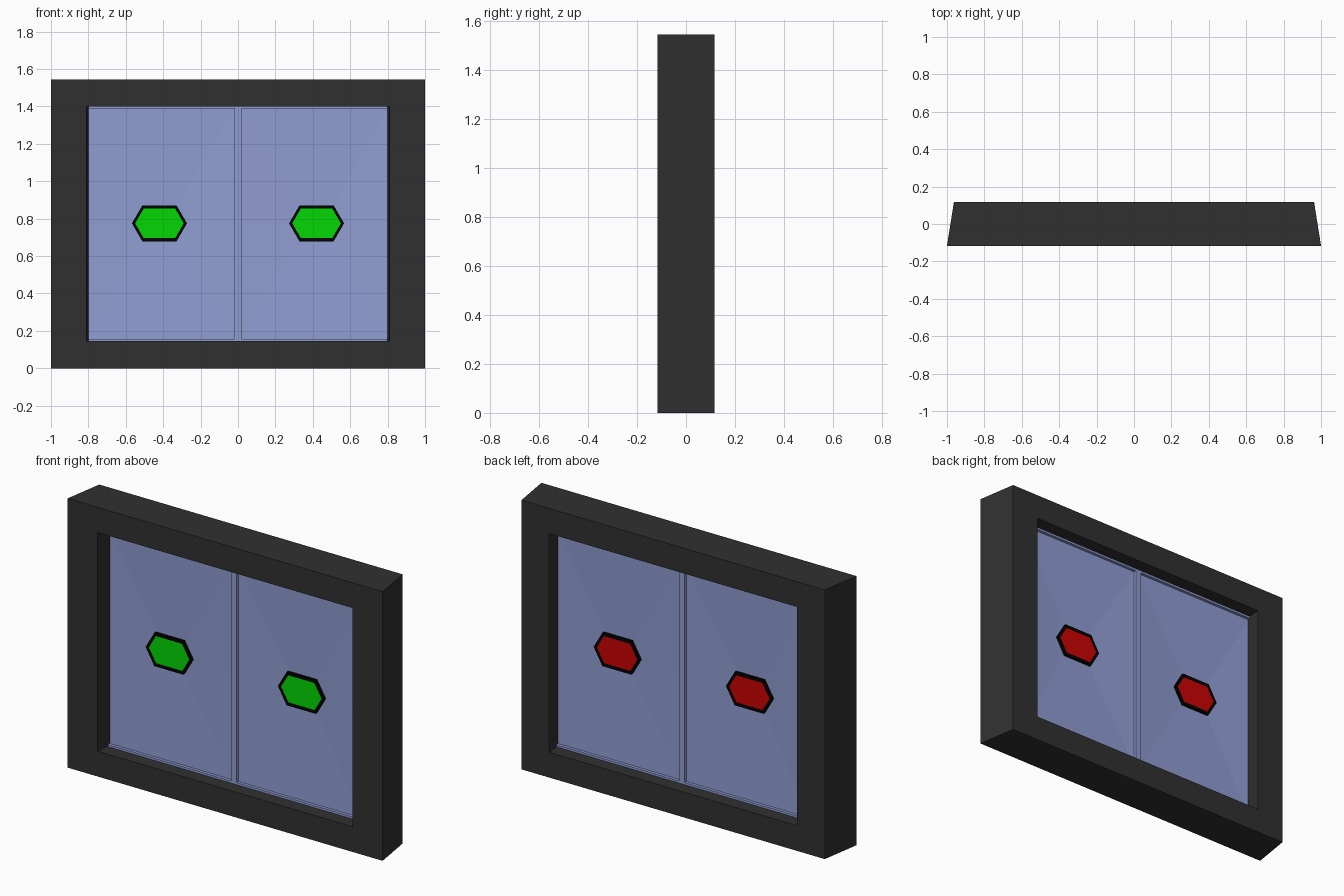
import bpy, bmesh

if "Cube" in bpy.data.objects:
    bpy.data.objects.remove(bpy.data.objects["Cube"])


def material(name, rgba):
    m = bpy.data.materials.new(name)
    m.diffuse_color = rgba
    m.use_nodes = True
    m.node_tree.nodes["Principled BSDF"].inputs["Base Color"].default_value = m.diffuse_color
    return m


dark = material("charcoal", (0.03, 0.03, 0.03, 1))
black = material("black", (0.001, 0.001, 0.001, 1))
green = material("green", (0.001, 0.68, 0.001, 0.9))
red = material("red", (0.6, 0.001, 0.001, 0.9))
glass = material("blue_glass", (0.28, 0.34, 0.65, 0.4))


def rect(x0, x1, z0, z1, y):
    return [(x0, y, z0), (x1, y, z0), (x1, y, z1), (x0, y, z1)]


def hexagon(cx, half_w, half_h, y):
    flat = half_w - half_h * 0.58
    pts = [(-half_w, 0), (-flat, -half_h), (flat, -half_h),
           (half_w, 0), (flat, half_h), (-flat, half_h)]
    return [(cx + x, y, 0.775 + z) for x, z in pts]


def loft(name, loops, mat, caps=False, closed=False):
    """Bridge matching outlines into one flat-shaded surface."""
    bm = bmesh.new()
    rows = [[bm.verts.new(p) for p in loop] for loop in loops]
    n = len(rows[0])
    pairs = list(zip(rows, rows[1:]))
    if closed:
        pairs.append((rows[-1], rows[0]))
    for a, b in pairs:
        for i in range(n):
            j = (i + 1) % n
            bm.faces.new((a[i], a[j], b[j], b[i]))
    if caps:
        bm.faces.new(rows[0])
        bm.faces.new(rows[-1])
    bmesh.ops.recalc_face_normals(bm, faces=bm.faces)
    mesh = bpy.data.meshes.new(name)
    bm.to_mesh(mesh)
    bm.free()
    mesh.materials.append(mat)
    obj = bpy.data.objects.new(name, mesh)
    bpy.context.collection.objects.link(obj)
    return obj


# Outer frame, tapering towards the back
loft("window_frame", [
    rect(-1, 1, 0, 1.545, -0.117),
    rect(-0.963, 0.963, 0, 1.545, 0.117),
    rect(-0.787, 0.787, 0.145, 1.4, 0.117),
    rect(-0.81, 0.81, 0.145, 1.4, -0.117)], dark, closed=True)

# Slim rails and centre mullion around the panes
for name, x0, x1, z0, z1 in (("bottom_rail", -0.798, 0.798, 0.145, 0.157),
                             ("top_rail", -0.798, 0.798, 1.388, 1.4),
                             ("centre_mullion", -0.018, 0.018, 0.157, 1.388)):
    loft(name, [rect(x0, x1, z0, z1, -0.04), rect(x0, x1, z0, z1, 0.04)],
         glass, caps=True)

for side, label in ((-1, "left"), (1, "right")):
    cx = side * 0.42
    x0, x1 = sorted((side * 0.018, side * 0.798))

    def border(y):
        return [(x0, y, 0.775), (x0, y, 0.157), (x1, y, 0.157),
                (x1, y, 0.775), (x1, y, 1.388), (x0, y, 1.388)]

    # Glass pane, dished slightly towards the light in its middle
    loft(label + "_glass_pane",
         [hexagon(cx, 0.16, 0.107, -0.012), border(-0.023),
          border(0.023), hexagon(cx, 0.16, 0.107, 0.012)], glass, caps=True)

    for s, face, col in ((-1, "front", green), (1, "back", red)):
        # Black bezel ring
        loft(f"{label}_{face}_bezel",
             [hexagon(cx, 0.147, 0.096, s * 0.013), hexagon(cx, 0.147, 0.096, s * 0.028),
              hexagon(cx, 0.130, 0.079, s * 0.028), hexagon(cx, 0.130, 0.079, s * 0.013)],
             black, closed=True)
        # Coloured lens inside the bezel
        loft(f"{label}_{face}_lens",
             [hexagon(cx, 0.131, 0.080, s * 0.014), hexagon(cx, 0.131, 0.080, s * 0.025)],
             col, caps=True)
